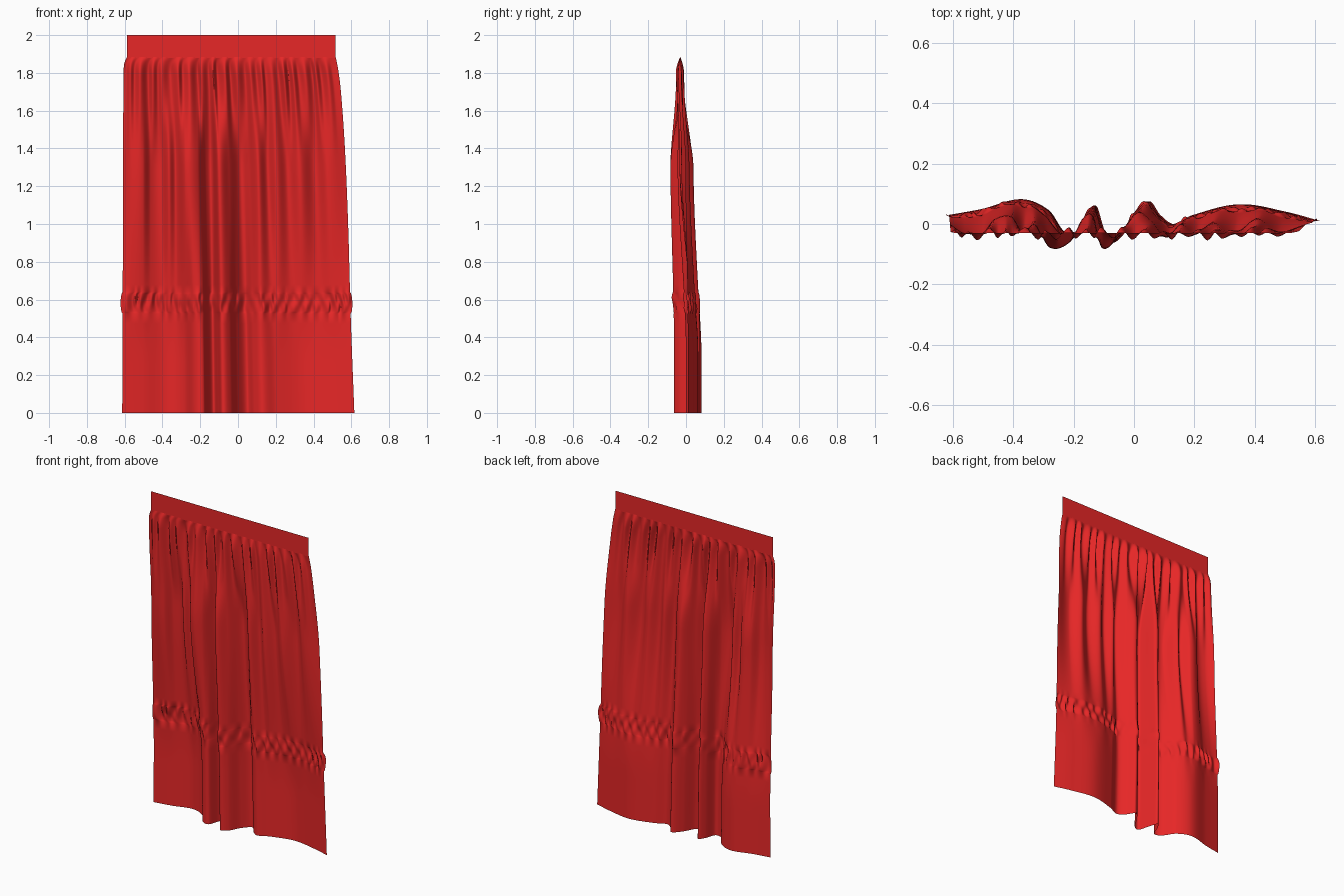
import bpy, math, random

if "Cube" in bpy.data.objects:
    bpy.data.objects.remove(bpy.data.objects["Cube"])

random.seed(4)
COLS = 420

# cloth colour
red = bpy.data.materials.new("red_cloth")
red.diffuse_color = (0.8, 0.02, 0.02, 1)
red.use_nodes = True
red.node_tree.nodes["Principled BSDF"].inputs["Base Color"].default_value = red.diffuse_color


def curve(points):
    """Smooth Hermite curve through (x, y) points."""
    n = len(points)
    slopes = []
    for i in range(n):
        a, b = points[max(i - 1, 0)], points[min(i + 1, n - 1)]
        slopes.append((b[1] - a[1]) / (b[0] - a[0]))

    def f(x):
        x = min(max(x, points[0][0]), points[-1][0])
        i = 0
        while i < n - 2 and x > points[i + 1][0]:
            i += 1
        (x0, y0), (x1, y1) = points[i], points[i + 1]
        h = x1 - x0
        t = (x - x0) / h
        return ((1 + 2 * t) * (1 - t) ** 2 * y0 + t * (1 - t) ** 2 * h * slopes[i]
                + t * t * (3 - 2 * t) * y1 + t * t * (t - 1) * h * slopes[i + 1])
    return f


def smooth(a, b, v):
    t = min(max((v - a) / (b - a), 0), 1)
    return t * t * (3 - 2 * t)


# plan-view fold lines at the hem and at mid height
hem = curve([(-.61, .03), (-.5, .05), (-.37, .082), (-.28, .045), (-.23, -.025),
             (-.18, -.035), (-.155, .03), (-.125, .06), (-.105, .0), (-.085, -.06),
             (-.04, -.04), (0, .03), (.05, .075), (.085, .03), (.13, .0),
             (.2, .03), (.35, .065), (.5, .04), (.61, .01)])
mid = curve([(-.61, 0), (-.56, -.03), (-.5, -.03), (-.46, .015), (-.4, .025),
             (-.36, -.025), (-.32, 0), (-.27, -.078), (-.2, -.06), (-.155, .02),
             (-.12, .025), (-.09, -.08), (-.03, -.035), (.03, .038), (.08, .01),
             (.13, -.045), (.18, .0), (.23, -.035), (.29, .005), (.36, -.035),
             (.44, .018), (.51, -.025), (.61, 0)])

# small irregular pleats just below the heading
pts, x, s = [(-.62, -.032)], -.595, 1
while x < .6:
    pts.append((x, -.032 + s * random.uniform(.006, .024)))
    s = -s
    x += random.uniform(.02, .05)
pts.append((.63, -.032))
pleats = curve(pts)


# tight puckers for the gathered strip, two layers
def puckers():
    p, x, s = [(-.63, 0)], -.61, 1
    while x < .61:
        p.append((x, s * random.uniform(.003, .012)))
        s = -s
        x += random.uniform(.014, .036)
    return curve(p + [(.64, 0)])


pucker_low, pucker_high = puckers(), puckers()
right_edge = curve([(0, .616), (.5, .597), (1, .583), (1.4, .566), (1.7, .545),
                    (1.82, .53), (1.885, .517)])
left_edge = curve([(0, -.613), (.5, -.611), (1.4, -.608), (1.8, -.606), (1.85, -.602), (1.885, -.588)])


def cloth_point(u, z):
    s = -.61 + 1.22 * u
    w_hem = 1 - smooth(.3, 1.35, z)
    w_top = smooth(1.3, 1.86, z)
    y = w_hem * hem(s) + (1 - w_hem) * mid(s)
    # folds narrow towards the heading and split into pleats
    shrink = math.sqrt(max(0, 1 - ((z - 1.25) / .635) ** 2)) if z > 1.25 else 1
    y = -.03 + (y + .03) * shrink * (1 - w_top)
    close = math.sqrt(max(0, 1 - smooth(1.79, 1.885, z)))
    y += w_top * (pleats(s) + .03) * close
    xl, xr = left_edge(z), right_edge(z)
    g = 0
    if .525 < z < .64:
        k = (z - .525) / .115
        g = math.sin(math.pi * k) ** .5
        m = smooth(.2, .8, k)
        y += g * ((1 - m) * pucker_low(s) + m * pucker_high(s))
    x = xl + (xr - xl) * u + .011 * g * (2 * u - 1)
    return (x, min(max(y, -.083), .083), z)


def sheet(name, rows):
    verts = [p for row in rows for p in row]
    n = len(rows[0])
    faces = [(r * n + c, r * n + c + 1, (r + 1) * n + c + 1, (r + 1) * n + c)
             for r in range(len(rows) - 1) for c in range(n - 1)]
    mesh = bpy.data.meshes.new(name)
    mesh.from_pydata(verts, [], faces)
    mesh.materials.append(red)
    mesh.shade_smooth()
    ob = bpy.data.objects.new(name, mesh)
    bpy.context.collection.objects.link(ob)
    return ob


# hanging curtain with denser rows at the gathered strip and the heading
levels = [i * .0525 for i in range(10)]
levels += [.525 + i * .115 / 16 for i in range(17)]
levels += [.68 + i * .04 for i in range(27)]
levels += [1.75 + i * .135 / 18 for i in range(19)]
sheet("curtain_drape", [[cloth_point(c / COLS, z) for c in range(COLS + 1)] for z in levels])

# flat heading band
sheet("heading_band", [[(x, -.03, z) for x in (-.588, .517)] for z in (1.88, 2.0)])
